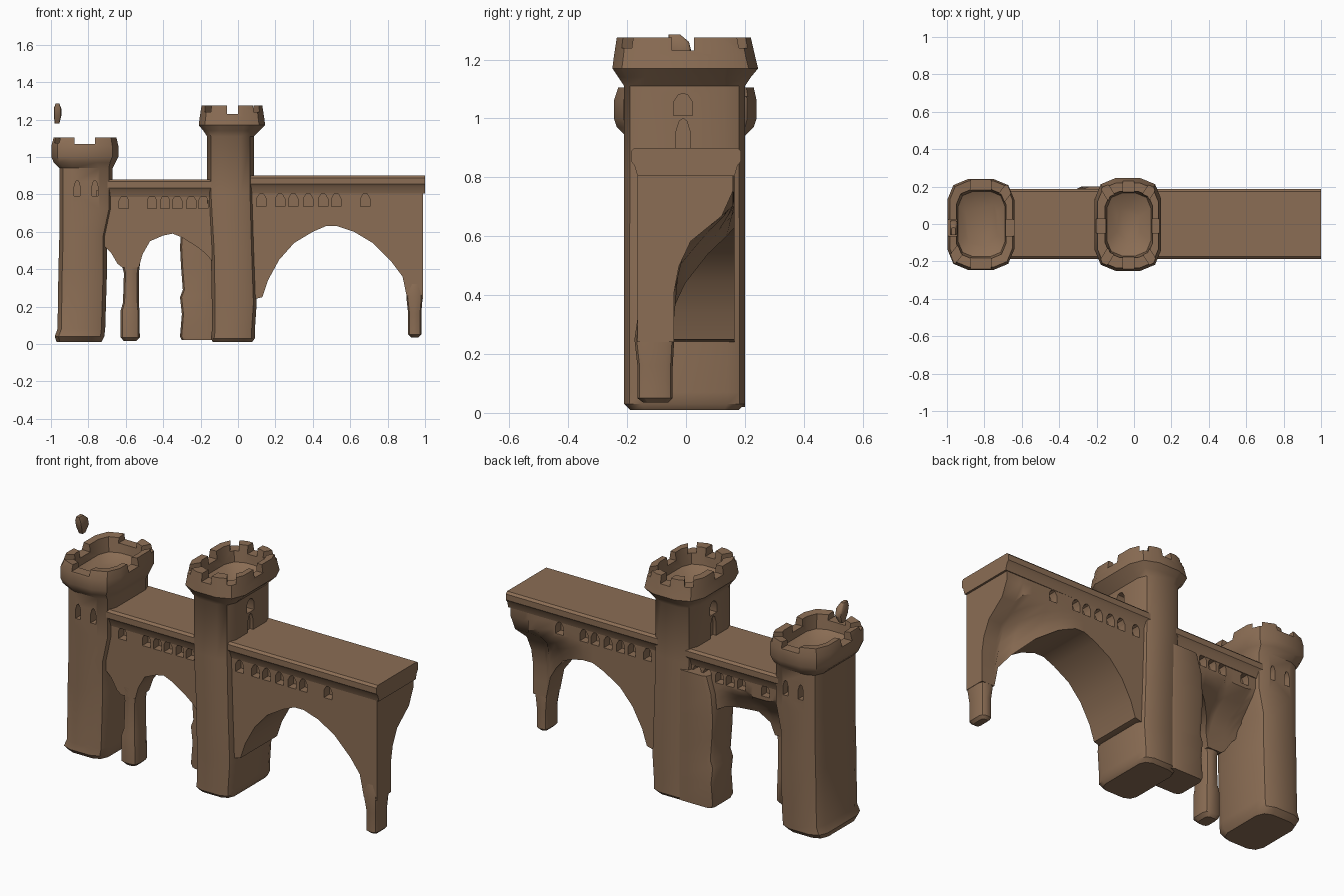
import bpy, bmesh, math
from mathutils import Vector

cube = bpy.data.objects.get("Cube")
if cube:
    bpy.data.objects.remove(cube, do_unlink=True)

stone = bpy.data.materials.new("brown_stone")
stone.use_nodes = True
colour = (0.26, 0.155, 0.09, 1)
stone.diffuse_color = colour
bsdf = next(n for n in stone.node_tree.nodes if n.type == 'BSDF_PRINCIPLED')
bsdf.inputs["Base Color"].default_value = colour
bsdf.inputs["Roughness"].default_value = 0.9


def loft(name, stacks):
    """Skin each stack of equal-sized rings into a closed solid."""
    bm = bmesh.new()
    for rings in stacks:
        rows = [[bm.verts.new(p) for p in ring] for ring in rings]
        n = len(rows[0])
        for a, b in zip(rows, rows[1:]):
            for i in range(n):
                j = (i + 1) % n
                bm.faces.new((a[i], a[j], b[j], b[i]))
        bm.faces.new(rows[0][::-1])
        bm.faces.new(rows[-1])
    bmesh.ops.recalc_face_normals(bm, faces=bm.faces)
    mesh = bpy.data.meshes.new(name)
    bm.to_mesh(mesh)
    bm.free()
    mesh.materials.append(stone)
    obj = bpy.data.objects.new(name, mesh)
    bpy.context.collection.objects.link(obj)
    return obj


def rounded(z, x0, x1, y0, y1, r):
    """Horizontal rectangle with three points on each rounded corner."""
    ring = []
    corners = ((x1 - r, y1 - r), (x0 + r, y1 - r), (x0 + r, y0 + r), (x1 - r, y0 + r))
    for k, (cx, cy) in enumerate(corners):
        for step in range(3):
            a = math.pi / 2 * (k + step / 2)
            ring.append((cx + r * math.cos(a), cy + r * math.sin(a), z))
    return ring


def activate(obj):
    bpy.ops.object.select_all(action='DESELECT')
    obj.select_set(True)
    bpy.context.view_layer.objects.active = obj


def carve(obj, stacks):
    cutter = loft("cutter", stacks)
    cutter.hide_render = True
    mod = obj.modifiers.new("carve", 'BOOLEAN')
    mod.operation = 'DIFFERENCE'
    mod.solver = 'EXACT'
    mod.use_self = True
    mod.object = cutter
    activate(obj)
    bpy.ops.object.modifier_apply(modifier=mod.name)
    bpy.data.objects.remove(cutter, do_unlink=True)


def smooth(obj, angle=38):
    activate(obj)
    bpy.ops.object.shade_smooth_by_angle(angle=math.radians(angle))


def niche(centre, direction, width, height, depth):
    """Arched cutter running inwards from centre (middle of its sill)."""
    c, d = Vector(centre), Vector(direction)
    side = Vector((-d.y, d.x, 0))
    shape = ((-.5, 0), (.5, 0), (.5, .6), (.25, .93), (0, 1), (-.25, .93), (-.5, .6))
    face = [c + side * u * width + Vector((0, 0, v * height)) for u, v in shape]
    return [[p + d * 0.06 for p in face], [p - d * depth for p in face]]


def notch(cx, cy, z, angle, width):
    """Bar across a crown that opens a gap on both sides."""
    along = Vector((math.cos(angle), math.sin(angle), 0))
    side = Vector((-along.y, along.x, 0)) * width / 2
    c = Vector((cx, cy, z))
    up = Vector((0, 0, 0.2))
    return [[c + along * s - side, c + along * s + side,
             c + along * s + side + up, c + along * s - side + up] for s in (-.4, .4)]


# Left tower: shaft, flared crown and hollow top
left_tower = loft("left_tower", [[
    rounded(.01, -.97, -.73, -.18, .17, .06),
    rounded(.04, -.98, -.715, -.21, .20, .07),
    rounded(.08, -.965, -.71, -.205, .20, .07),
    rounded(.40, -.96, -.70, -.205, .20, .07),
    rounded(.58, -.955, -.70, -.205, .20, .07),
    rounded(.72, -.955, -.67, -.205, .20, .07),
    rounded(.94, -.955, -.67, -.205, .20, .07),
    rounded(.97, -.985, -.655, -.235, .23, .10),
    rounded(1.00, -.998, -.64, -.245, .24, .11),
    rounded(1.06, -.998, -.64, -.245, .24, .11),
    rounded(1.105, -.985, -.65, -.23, .23, .10),
    rounded(1.10, -.95, -.685, -.185, .185, .08),
    rounded(1.02, -.94, -.69, -.175, .175, .08),
    rounded(.99, -.90, -.73, -.12, .12, .06)]])
carve(left_tower, [notch(-.82, 0, 1.07, math.pi / 2, .11),
                   notch(-.82, -.02, 1.06, 0, .09),
                   notch(-.82, 0, 1.075, .9, .05)])
carve(left_tower, [niche((x, .2 * s, .79), (0, s, 0), .032, .085, .06)
                   for x in (-.86, -.765) for s in (-1, 1)])

# Central tower: taller, with narrower gaps in its crown
central_tower = loft("central_tower", [[
    rounded(.01, -.135, .075, -.19, .18, .05),
    rounded(.03, -.145, .09, -.21, .20, .06),
    rounded(.07, -.14, .09, -.21, .20, .06),
    rounded(.22, -.14, .10, -.21, .20, .06),
    rounded(.50, -.145, .09, -.21, .20, .06),
    rounded(.80, -.165, .085, -.21, .20, .07),
    rounded(1.11, -.165, .085, -.21, .20, .07),
    rounded(1.14, -.185, .115, -.23, .22, .09),
    rounded(1.17, -.21, .145, -.25, .245, .11),
    rounded(1.21, -.205, .14, -.245, .235, .11),
    rounded(1.275, -.195, .13, -.235, .22, .10),
    rounded(1.275, -.155, .10, -.18, .175, .08),
    rounded(1.18, -.145, .09, -.17, .165, .08),
    rounded(1.14, -.09, .03, -.09, .09, .05)]])
carve(central_tower, [notch(-.03, 0, 1.23, math.pi / 2, .06),
                      notch(-.03, -.01, 1.23, 0, .075),
                      notch(-.03, 0, 1.24, 1.0, .045),
                      notch(-.03, 0, 1.24, -1.0, .045)])
# Side windows above the decks, with a shallow slot below each
for s, wall in ((1, .085), (-1, -.165)):
    carve(central_tower, [niche((wall, -.01, 1.01), (s, 0, 0), .065, .075, .06)])
    carve(central_tower, [niche((wall, -.01, .88), (s, 0, 0), .05, .12, .02)])

# Rough buttress on the back half of the central tower
buttress = loft("rear_buttress", [[
    rounded(z, x, -.08, 0, .20, .03) for z, x in
    ((.02, -.30), (.04, -.31), (.16, -.30), (.25, -.31), (.29, -.295),
     (.42, -.305), (.52, -.31), (.66, -.30), (.76, -.27))]])


def rear(x, z, weight):
    """Back face of a wall, drawn in towards the front where it meets a pier."""
    steps = ((.45, -.04), (.57, 0), (.70, .16))
    y = steps[0][1] if z < steps[0][0] else steps[-1][1]
    for (za, ya), (zb, yb) in zip(steps, steps[1:]):
        if za <= z <= zb:
            y = ya + (yb - ya) * (z - za) / (zb - za)
    return .165 + (y - .165) * weight


def arch_wall(name, outline, top, weight):
    rows = 7
    rings = []
    for x, base in outline:
        heights = [base + (top - base) * i / rows for i in range(rows + 1)]
        front = [(x, -.165, z) for z in heights]
        back = [(x, rear(x, z, weight(x)), z) for z in reversed(heights)]
        rings.append(front + back)
    return loft(name, [rings])


def clamp(v):
    return max(0, min(1, v))


# Arched bridge walls
right_wall = arch_wall("right_arch_wall", (
    (.0, .24), (.09, .24), (.13, .25), (.16, .34), (.22, .45), (.30, .54), (.40, .60),
    (.47, .63), (.53, .63), (.62, .60), (.72, .54), (.82, .44), (.88, .36),
    (.905, .24), (.988, .24)), .84, lambda x: clamp((x - .55) / .33))
left_wall = arch_wall("left_arch_wall", (
    (-.76, .54), (-.71, .52), (-.68, .49), (-.645, .43), (-.62, .41), (-.53, .41),
    (-.51, .48), (-.47, .55), (-.40, .58), (-.35, .59), (-.30, .57), (-.22, .52),
    (-.17, .48), (-.10, .40)), .82, lambda x: clamp((-.3 - x) / .2))

# Small arcade recesses below the decks, front and back
for wall, sill, places in ((right_wall, .735, (.125, .225, .295, .375, .455, .525, .68)),
                           (left_wall, .725, (-.61, -.46, -.39, -.325, -.25, -.185))):
    carve(wall, [niche((x, .165 * s, sill), (0, s, 0), .05, .07, .05)
                 for x in places for s in (-1, 1)])


def deck(name, x0, x1, top):
    section = ((-.165, -.095), (-.175, -.06), (-.187, -.045), (-.187, -.012), (-.175, 0),
               (.175, 0), (.187, -.012), (.187, -.045), (.175, -.06), (.165, -.095))
    return loft(name, [[[(x, y, top + z) for y, z in section] for x in (x0, x1)]])


# Walkways
right_deck = deck("right_deck", .03, 1.0, .90)
left_deck = deck("left_deck", -.72, -.10, .88)

# Slim front piers
right_pier = loft("right_pier", [[
    rounded(.035, .925, .965, -.145, -.06, .015), rounded(.05, .91, .98, -.165, -.045, .025),
    rounded(.16, .91, .98, -.165, -.045, .025), rounded(.25, .90, .987, -.175, -.04, .025),
    rounded(.32, .905, .985, -.165, -.05, .025)]])
left_pier = loft("left_pier", [[
    rounded(.015, -.61, -.545, -.15, -.06, .02), rounded(.035, -.627, -.525, -.17, -.045, .03),
    rounded(.18, -.627, -.527, -.17, -.045, .03), rounded(.22, -.615, -.53, -.165, -.045, .03),
    rounded(.38, -.61, -.53, -.165, -.045, .03), rounded(.46, -.63, -.52, -.165, -.045, .03)]])

# Loose stone chip above the left tower
chip = loft("floating_stone", [[
    rounded(1.18, -.98, -.955, -.03, .0, .005), rounded(1.22, -.985, -.945, -.05, .02, .01),
    rounded(1.26, -.985, -.945, -.06, .01, .01), rounded(1.285, -.975, -.955, -.06, -.02, .005)]])

for part in (left_tower, central_tower, buttress, right_wall, left_wall,
             right_deck, left_deck, right_pier, left_pier, chip):
    smooth(part)
